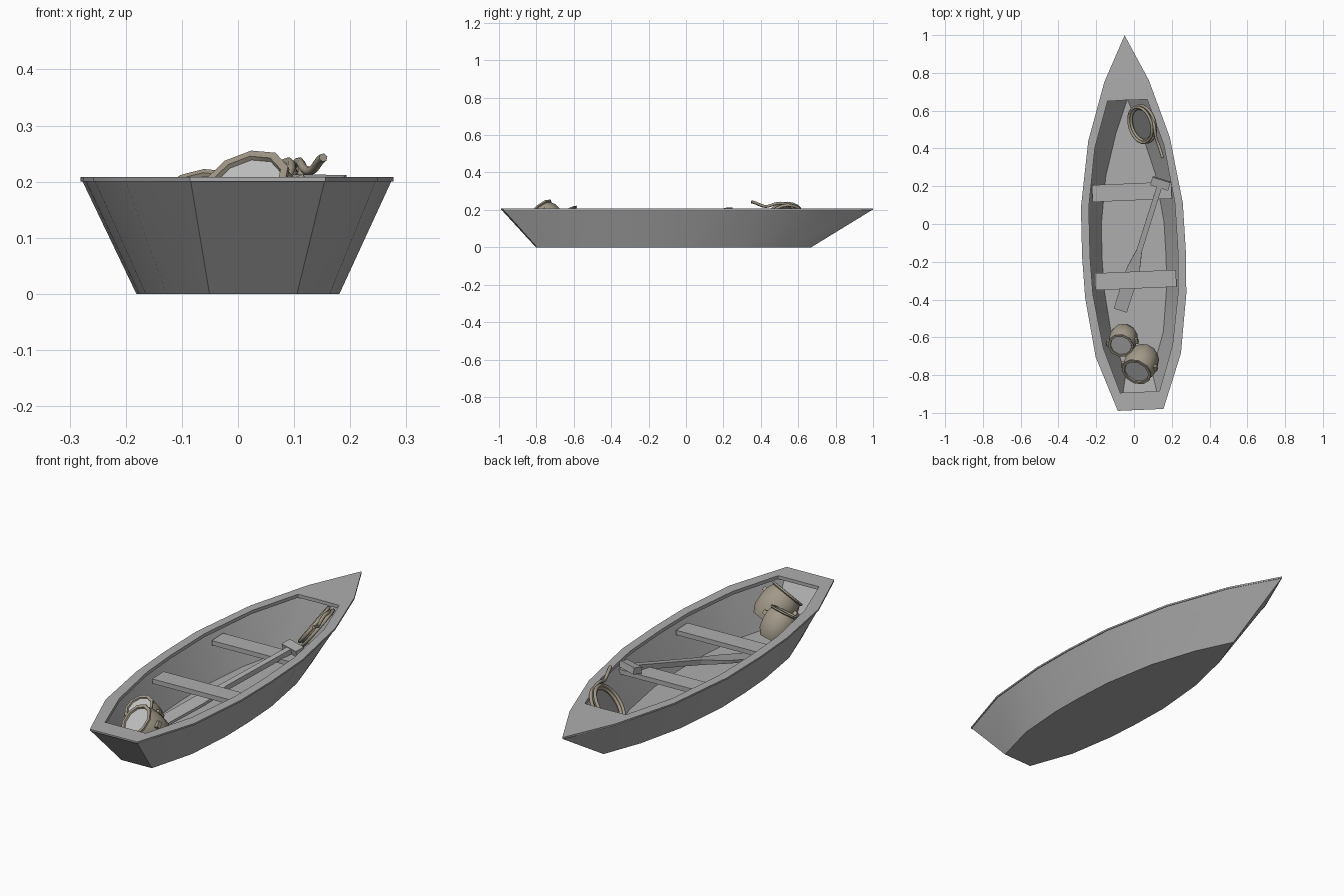
import bpy, bmesh, math
from mathutils import Vector, Matrix

if "Cube" in bpy.data.objects:
    bpy.data.objects.remove(bpy.data.objects["Cube"])

def mat(name, c):
    m = bpy.data.materials.new(name)
    m.diffuse_color = (*c, 1)
    m.use_nodes = True
    m.node_tree.nodes["Principled BSDF"].inputs["Base Color"].default_value = m.diffuse_color
    return m

GREY = mat("weathered grey", (0.42, 0.42, 0.42))
PALE = mat("pale grey", (0.55, 0.55, 0.55))
DARK = mat("dark grey", (0.22, 0.22, 0.22))
BEIGE = mat("beige", (0.36, 0.32, 0.25))
TURN = Matrix.Translation((-0.007, 0, 0)) @ Matrix.Rotation(math.radians(2.45), 4, 'Z')

def finish(name, bm, mats, smooth=None, matrix=None):
    bmesh.ops.recalc_face_normals(bm, faces=bm.faces[:])
    me = bpy.data.meshes.new(name)
    bm.to_mesh(me)
    bm.free()
    if matrix is not None:
        me.transform(matrix)
    for m in mats:
        me.materials.append(m)
    ob = bpy.data.objects.new(name, me)
    bpy.context.collection.objects.link(ob)
    if smooth:
        bpy.ops.object.select_all(action='DESELECT')
        ob.select_set(True)
        bpy.context.view_layer.objects.active = ob
        bpy.ops.object.shade_smooth_by_angle(angle=math.radians(smooth))
    return ob

def skin(bm, loops, cap0=True, cap1=True):
    """Join closed loops of points with quads."""
    rings = [[bm.verts.new(p) for p in l] for l in loops]
    n = len(rings[0])
    for a, b in zip(rings, rings[1:]):
        for i in range(n):
            bm.faces.new((a[i], a[(i + 1) % n], b[(i + 1) % n], b[i]))
    if cap0: bm.faces.new(rings[0])
    if cap1: bm.faces.new(rings[-1])

# hull: outline stations (y, half width) from stern to bow, mirrored
RIM = [(-.985, .121), (-.695, .226), (-.38, .268), (-.16, .275), (.1, .27), (.45, .216), (.757, .118), (1, 0)]
INNER = [(-.89, .104), (-.65, .183), (-.365, .226), (-.16, .233), (.1, .228), (.41, .183), (.655, .105), (.657, 0)]

def outline(st, z, k=1.0, ymap=lambda y: y, inset=0.0):
    pts = [(max(w * k - inset, 0), ymap(y), z) for y, w in st]
    return pts + [(-x, y, z) for x, y, z in reversed(pts[:-1])]

bot = lambda y: -.8 + (y + .985) * 1.47 / 1.985
bm = bmesh.new()
skin(bm, [outline(RIM, 0, .645, bot),
          outline(RIM, .2, .985, lambda y: y * .997),
          outline(RIM, .2),
          outline(RIM, .208),
          outline(INNER, .208),
          outline(INNER, .192),
          outline(RIM, .19, .97, lambda y: y * .95, .02),
          outline(RIM, .015, .645, lambda y: bot(y) * .985, .008)])
finish("hull", bm, [GREY], 28, TURN)

def box(name, size, matrix, material=GREY):
    bm = bmesh.new()
    bmesh.ops.create_cube(bm, size=1, matrix=Matrix.Diagonal((*size, 1)))
    return finish(name, bm, [material], None, matrix)

# seats
for n, (y, w) in enumerate(((.17, .42), (-.297, .43))):
    box("seat_%d" % (n + 1), (w, .09, .022), TURN @ Matrix.Translation((0.003, y, .16)))

def frame(origin, z, x):
    """Matrix with the local z axis along z and local x close to x."""
    z = Vector(z).normalized()
    y = z.cross(Vector(x)).normalized()
    x = y.cross(z)
    m = Matrix((x, y, z)).transposed().to_4x4()
    m.translation = Vector(origin)
    return m

# paddle: rests on the front seat, blade on the floor
top, tip = Vector((.14, .215, .193)), Vector((-.072, -.457, .045))
M = frame(tip, top - tip, (1, -.3, 0))
L = (top - tip).length
bm = bmesh.new()
skin(bm, [[(sx * w, sy * t, z) for sx, sy in ((-1, -1), (1, -1), (1, 1), (-1, 1))]
          for z, w, t in ((0, .036, .006), (.19, .038, .007), (.24, .034, .008),
                          (.34, .015, .012), (L - .02, .014, .012))])
finish("paddle", bm, [GREY], None, M)
box("paddle_grip", (.1, .03, .045), M @ Matrix.Translation((0, 0, L)))

# pots: bulged bodies with a rim, a sunken lid and two lugs
def pot(name, base, mouth, r):
    base, mouth = Vector(base), Vector(mouth)
    h = (mouth - base).length
    M = frame(base, mouth - base, (1, .2, 0))
    prof = [(.72, 0), (.95, .22), (1, .5), (.97, .75), (.84, .92), (.92, .95), (.92, 1), (.76, 1), (.74, .95)]
    n = 10
    bm = bmesh.new()
    skin(bm, [[(r * k * math.cos(i * math.tau / n), r * k * math.sin(i * math.tau / n), h * t)
               for i in range(n)] for k, t in prof])
    for f in bm.faces:
        c = f.calc_center_median()
        if len(f.verts) == n and c.z > h * .5:
            f.material_index = 1
    finish(name, bm, [BEIGE, PALE], 40, M)
    for s in (-1, 1):
        box(name + "_lug", (.02, .03, .02), M @ Matrix.Translation((s * r, 0, h * .68)), BEIGE)

pot("large_pot", (.065, -.685, .085), (.012, -.785, .198), .09)
pot("small_pot", (-.045, -.575, .07), (-.07, -.645, .185), .076)

# rope: coil leaning on the side, with a loose end over the rim
def tube(name, pts, r, closed=False):
    cu = bpy.data.curves.new(name, 'CURVE')
    cu.dimensions = '3D'
    cu.bevel_depth = r
    cu.bevel_resolution = 1
    cu.resolution_u = 4
    cu.materials.append(BEIGE)
    s = cu.splines.new('NURBS' if not closed else 'POLY')
    s.points.add(len(pts) - 1)
    for p, q in zip(s.points, pts):
        p.co = (*q, 1)
    s.use_cyclic_u = closed
    if not closed:
        s.use_endpoint_u = True
    cu.use_fill_caps = True
    ob = bpy.data.objects.new(name, cu)
    bpy.context.collection.objects.link(ob)

C = Vector((.05, .53, .145))
d1 = Vector((.28, -.96, 0))
d2 = Vector((.576, .168, .8))
nrm = d1.cross(d2)
if nrm.z < 0: nrm = -nrm
for n, (r, off) in enumerate(((.1, 0), (.088, .012), (.097, .022))):
    tube("rope_coil_%d" % n, [C + nrm * off + r * (d1 * math.cos(a) + d2 * math.sin(a))
                              for a in (i * math.tau / 20 for i in range(20))], .008, True)
tube("rope_end", [(.07, .6, .19), (.1, .56, .225), (.11, .5, .245), (.115, .45, .22),
                  (.135, .41, .215), (.145, .37, .24), (.152, .35, .243)], .008)

# disc inside the coil
bm = bmesh.new()
bmesh.ops.create_circle(bm, cap_ends=True, segments=20, radius=.09)
finish("coil_backing", bm, [DARK], None, frame(C, nrm, d1))
